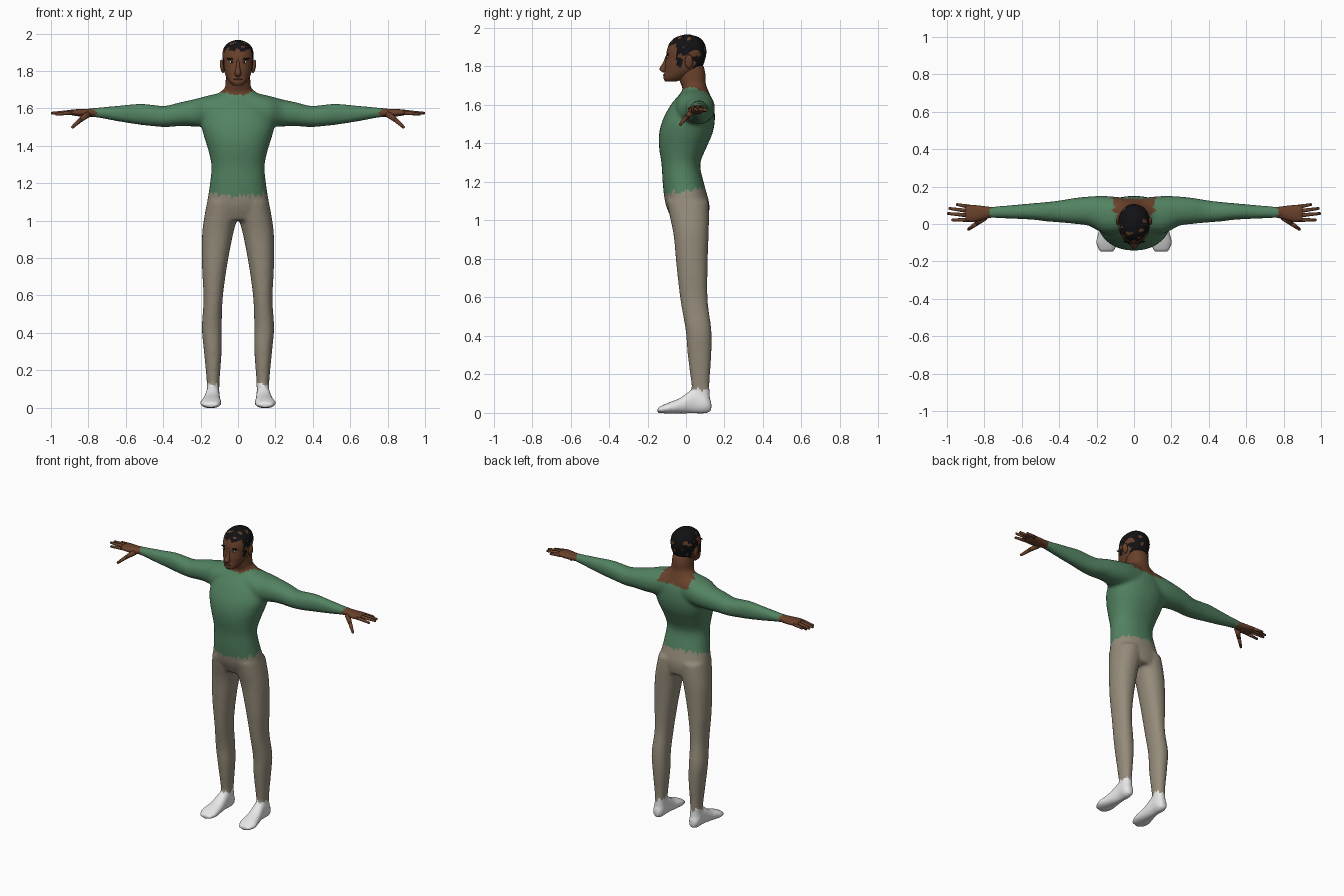
import bpy, bmesh, math
from mathutils import Vector, Matrix, noise
from mathutils.bvhtree import BVHTree

cube = bpy.data.objects.get("Cube")
if cube:
    bpy.data.objects.remove(cube, do_unlink=True)


def material(name, r, g, b):
    m = bpy.data.materials.new(name)
    m.use_nodes = True
    m.diffuse_color = (r, g, b, 1)
    bsdf = m.node_tree.nodes["Principled BSDF"]
    bsdf.inputs["Base Color"].default_value = (r, g, b, 1)
    bsdf.inputs["Roughness"].default_value = 0.8
    return m


GREEN = material("green shirt", .085, .225, .12)
TAN = material("tan trousers", .30, .26, .195)
SKIN = material("brown skin", .14, .052, .024)
BLACK = material("black hair", .006, .006, .007)
WHITE = material("white socks", .82, .82, .82)
LIP = material("dark lips", .085, .03, .02)


def spline(rows, steps):
    """Catmull-Rom interpolation of the cross-section rows."""
    out = []
    pts = [Vector(r) for r in rows]
    for i in range(len(pts) - 1):
        p0, p1 = pts[max(i - 1, 0)], pts[i]
        p2, p3 = pts[i + 1], pts[min(i + 2, len(pts) - 1)]
        for k in range(steps):
            t = k / steps
            out.append(p1 + (p2 - p0) * (t / 2)
                       + (2 * p0 - 5 * p1 + 4 * p2 - p3) * (t * t / 2)
                       + (3 * p1 - p0 - 3 * p2 + p3) * (t ** 3 / 2))
    return out + [pts[-1]]


def loft(bm, axis, rows, side=1, sides=32, steps=4, power=2.2):
    """Skin rounded sections (t, a_low, a_high, b_low, b_high) along an axis."""
    order = {"x": (1, 2, 0), "y": (0, 2, 1), "z": (0, 1, 2)}[axis]
    rings = []
    for t, a0, a1, b0, b1 in spline(rows, steps):
        ring = []
        for k in range(sides):
            ang = 2 * math.pi * k / sides
            c, s = math.cos(ang), math.sin(ang)
            co = Vector((0, 0, 0))
            co[order[0]] = (a0 + a1) / 2 + (a1 - a0) / 2 * math.copysign(abs(c) ** (2 / power), c)
            co[order[1]] = (b0 + b1) / 2 + (b1 - b0) / 2 * math.copysign(abs(s) ** (2 / power), s)
            co[order[2]] = t
            co.x *= side
            ring.append(bm.verts.new(co))
        rings.append(ring)
    faces = [bm.faces.new(rings[0]), bm.faces.new(rings[-1])]
    for low, high in zip(rings, rings[1:]):
        for k in range(sides):
            j = (k + 1) % sides
            faces.append(bm.faces.new((low[k], low[j], high[j], high[k])))
    bmesh.ops.recalc_face_normals(bm, faces=faces)


def finish(name, bm, mats):
    mesh = bpy.data.meshes.new(name)
    bm.to_mesh(mesh)
    bm.free()
    ob = bpy.data.objects.new(name, mesh)
    bpy.context.collection.objects.link(ob)
    for m in mats:
        mesh.materials.append(m)
    mesh.shade_smooth()
    return ob


def symmetric(rows):
    return [(z, -w, w, y0, y1) for z, w, y0, y1 in rows]


# Body: torso, neck, arms, legs and feet fused into one skin
TORSO = [(1.0, .12, -.07, .113), (1.08, .163, -.105, .122), (1.18, .152, -.12, .097),
         (1.29, .142, -.127, .074), (1.38, .16, -.14, .107), (1.45, .182, -.14, .137),
         (1.52, .195, -.122, .15), (1.6, .17, -.08, .145), (1.66, .125, -.03, .122),
         (1.7, .08, -.005, .105)]
NECK = [(1.6, .085, -.03, .12), (1.68, .08, -.018, .108), (1.72, .068, -.032, .102),
        (1.76, .066, -.04, .102), (1.81, .06, -.03, .09)]
ARM = [(.06, -.05, .142, 1.5, 1.69), (.16, -.05, .15, 1.5, 1.668), (.24, -.01, .147, 1.503, 1.647),
       (.31, 0, .14, 1.505, 1.632), (.39, .008, .127, 1.5, 1.613), (.47, .014, .117, 1.506, 1.62),
       (.53, .022, .112, 1.513, 1.624), (.64, .028, .102, 1.53, 1.614),
       (.76, .032, .093, 1.552, 1.603), (.8, .03, .094, 1.553, 1.6)]
LEG = [(.06, .1, .168, .04, .127), (.15, .098, .168, .028, .122), (.31, .087, .183, .008, .132),
       (.43, .087, .193, -.002, .132), (.58, .082, .184, -.028, .113), (.75, .06, .192, -.048, .112),
       (.92, .028, .192, -.064, .117), (1.02, .002, .18, -.084, .12), (1.1, -.01, .165, -.1, .117)]
FOOT = [(.132, .115, .155, .008, .06), (.1, .098, .172, -.003, .1), (.04, .098, .172, -.003, .125),
        (-.03, .093, .187, -.003, .078), (-.1, .088, .203, -.003, .05), (-.148, .105, .185, .0, .028)]

bm = bmesh.new()
loft(bm, "z", symmetric(TORSO))
loft(bm, "z", symmetric(NECK))
for side in (1, -1):
    loft(bm, "x", ARM, side)
    loft(bm, "z", LEG, side)
    loft(bm, "y", FOOT, side)
body = finish("body", bm, [GREEN, TAN, SKIN, WHITE])
remesh = body.modifiers.new("Fuse", "REMESH")
remesh.mode = "VOXEL"
remesh.voxel_size = .0105
soften = body.modifiers.new("Soften", "SMOOTH")
soften.factor = .5
soften.iterations = 5
graph = bpy.context.evaluated_depsgraph_get()
fused = bpy.data.meshes.new_from_object(body.evaluated_get(graph))
body.modifiers.clear()
body.data = fused
fused.materials.clear()
for m in (GREEN, TAN, SKIN, WHITE):
    fused.materials.append(m)
fused.shade_smooth()

# Clothing colours with ragged hems
for face in fused.polygons:
    x, y, z = face.center
    rag = noise.noise(Vector((x * 55, y * 55, 3))) * .028
    cuff = noise.noise(Vector((7, y * 60, z * 60))) * .02
    collar = 1.625 if y > .06 else 1.663 + .32 * abs(x)
    if z < .125 + rag:
        face.material_index = 3
    elif z < 1.155 + .2 * y + rag:
        face.material_index = 1
    elif abs(x) > .765 + cuff or (abs(x) < .11 + cuff and z > collar + rag * .6):
        face.material_index = 2
    else:
        face.material_index = 0

# Head, with patchy cropped hair chosen by face position
HEAD = [(1.722, .026, -.108, -.05), (1.74, .046, -.117, .0), (1.77, .064, -.112, .055),
        (1.8, .074, -.11, .085), (1.84, .08, -.104, .1), (1.88, .084, -.1, .106),
        (1.92, .077, -.086, .096), (1.95, .052, -.056, .07), (1.965, .014, -.01, .025)]
bm = bmesh.new()
loft(bm, "z", symmetric(HEAD), sides=64, steps=7)
tree = BVHTree.FromBMesh(bm)
head = finish("head", bm, [SKIN, BLACK])
for face in head.data.polygons:
    x, y, z = face.center
    if y < -.05:
        line = 1.912
    elif y < -.02:
        line = 1.80
    elif y < .035:
        line = 1.855
    else:
        line = 1.775
    patch = noise.noise(Vector((x * 32, y * 32, z * 32 + 5)))
    ragged = line + noise.noise(face.center * 60) * .012
    face.material_index = int(z > ragged and patch < .3)

# Nose
bm = bmesh.new()
loft(bm, "z", symmetric([(1.862, .007, -.102, -.08), (1.82, .011, -.12, -.08),
                         (1.786, .018, -.138, -.08), (1.77, .013, -.122, -.08)]), sides=16)
finish("nose", bm, [SKIN])


def blob(name, centre, size, mat, tilt=0):
    bm = bmesh.new()
    place = (Matrix.Translation(centre) @ Matrix.Rotation(tilt, 4, "Y")
             @ Matrix.Diagonal((*size, 1)))
    bmesh.ops.create_uvsphere(bm, u_segments=16, v_segments=10, radius=1, matrix=place)
    return finish(name, bm, [mat])


def on_face(x, z):
    return tree.ray_cast(Vector((x, -1, z)), Vector((0, 1, 0)))[0]


# Facial features lying on the head surface
blob("mouth", on_face(0, 1.756), (.024, .004, .005), LIP)
for side, label in ((1, "left"), (-1, "right")):
    blob(label + "_eye", on_face(side * .034, 1.848), (.015, .004, .006), WHITE)
    blob(label + "_iris", on_face(side * .033, 1.848) - Vector((0, .002, 0)),
         (.006, .004, .006), BLACK)
    blob(label + "_brow", on_face(side * .036, 1.863), (.025, .005, .006), BLACK, side * -.12)
    blob(label + "_ear", Vector((side * .085, .015, 1.825)), (.011, .021, .036), SKIN, side * .15)


def digit(bm, start, end, radius):
    """Tapered finger with a rounded tip."""
    a, b = Vector(start), Vector(end)
    turn = (b - a).to_track_quat("Z", "Y").to_matrix().to_4x4()
    place = Matrix.Translation((a + b) / 2) @ turn
    bmesh.ops.create_cone(bm, cap_ends=True, segments=12, radius1=radius, radius2=radius * .65,
                          depth=(b - a).length, matrix=place)
    bmesh.ops.create_uvsphere(bm, u_segments=12, v_segments=8, radius=radius * .65,
                              matrix=Matrix.Translation(b))


# Hands: palm, four fingers and a drooping thumb
PALM = [(.75, .036, .089, 1.556, 1.599), (.79, .028, .094, 1.555, 1.598),
        (.84, .014, .1, 1.556, 1.596), (.885, .01, .103, 1.562, 1.594), (.9, .016, .099, 1.568, 1.59)]
FINGERS = [((.88, .092, 1.576), (.945, .104, 1.572)), ((.885, .069, 1.58), (.985, .083, 1.574)),
           ((.885, .046, 1.581), (.993, .056, 1.574)), ((.88, .022, 1.578), (.97, .022, 1.568))]
for side, label in ((1, "left"), (-1, "right")):
    bm = bmesh.new()
    loft(bm, "x", PALM, sides=20)
    for start, end in FINGERS:
        digit(bm, start, end, .0115)
    digit(bm, (.8, .035, 1.57), (.845, .0, 1.535), .018)
    digit(bm, (.84, .004, 1.54), (.884, -.028, 1.5), .0125)
    bmesh.ops.scale(bm, vec=(side, 1, 1), verts=bm.verts)
    bmesh.ops.recalc_face_normals(bm, faces=bm.faces)
    finish(label + "_hand", bm, [SKIN])
